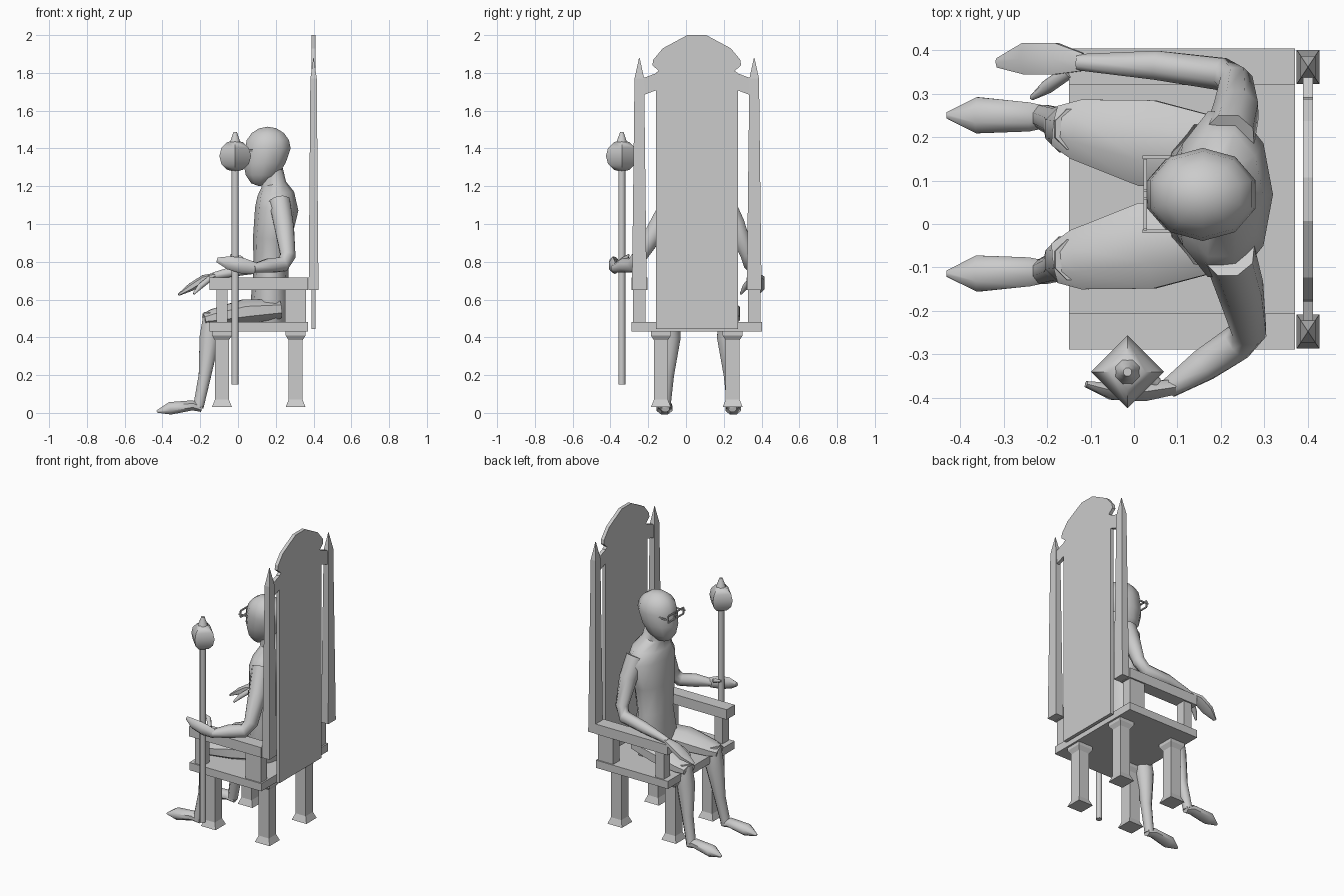
import bpy, bmesh, math
from mathutils import Vector, Matrix

if "Cube" in bpy.data.objects:
    bpy.data.objects.remove(bpy.data.objects["Cube"])

grey = bpy.data.materials.new("plain grey")
grey.use_nodes = True
tone = (.6, .6, .6, 1)
grey.diffuse_color = tone
grey.node_tree.nodes["Principled BSDF"].inputs["Base Color"].default_value = tone

CHAIR_Y = .057      # middle of the chair
BODY_Y = .068       # middle of the sitter
SIDES = ((1, "left"), (-1, "right"))


def finish(name, bm, smooth=False):
    bmesh.ops.recalc_face_normals(bm, faces=bm.faces)
    mesh = bpy.data.meshes.new(name)
    bm.to_mesh(mesh)
    bm.free()
    mesh.materials.append(grey)
    obj = bpy.data.objects.new(name, mesh)
    bpy.context.collection.objects.link(obj)
    if smooth:
        bpy.ops.object.select_all(action='DESELECT')
        obj.select_set(True)
        bpy.context.view_layer.objects.active = obj
        bpy.ops.object.shade_smooth_by_angle(angle=math.radians(50))


def skin_rings(name, rings, smooth=False):
    """Bridge a series of point rings and close both ends."""
    bm = bmesh.new()
    loops = [[bm.verts.new(point) for point in ring] for ring in rings]
    for low, high in zip(loops, loops[1:]):
        for i in range(len(low)):
            bm.faces.new((low[i - 1], low[i], high[i], high[i - 1]))
    bm.faces.new(loops[0])
    bm.faces.new(loops[-1])
    finish(name, bm, smooth)


def limb(name, stations, flat=1, extra=0, sides=8):
    """Tube through (x, y, z, radius) stations; its depth is radius * flat + extra."""
    centres = [Vector(station[:3]) for station in stations]
    rings = []
    for i, centre in enumerate(centres):
        radius = stations[i][3]
        along = (centres[min(i + 1, len(centres) - 1)] - centres[max(i - 1, 0)]).normalized()
        across = Vector((0, 1, 0))
        across = (across - along * along.dot(across)).normalized() * radius
        depth = along.cross(across).normalized() * (radius * flat + extra)
        angles = [math.tau * (k + .5) / sides for k in range(sides)]
        rings.append([centre + across * math.cos(a) + depth * math.sin(a) for a in angles])
    skin_rings(name, rings, smooth=True)


def post(name, x, y, layers, stretch=1):
    """Square post from (z, half width) layers, stretched along y."""
    corners = ((-1, -1), (1, -1), (1, 1), (-1, 1))
    skin_rings(name, [[(x + i * half, y + j * half * stretch, z) for i, j in corners]
                      for z, half in layers])


def box(name, centre, size):
    bm = bmesh.new()
    bmesh.ops.create_cube(bm, size=1)
    bmesh.ops.scale(bm, vec=size, verts=bm.verts)
    bmesh.ops.translate(bm, vec=centre, verts=bm.verts)
    finish(name, bm)


def plate(name, outline, x=.4, thick=.022):
    """Upright slab from a (y, z) outline."""
    skin_rings(name, [[(x + shift, CHAIR_Y + y, z) for y, z in outline]
                      for shift in (-thick / 2, thick / 2)])


# Seat and tall back panel with its crest
box("seat", (.11, CHAIR_Y, .455), (.52, .69, .05))
half = [(.217, .445), (.217, 1.8), (.2, 1.81), (.235, 1.84), (.23, 1.87), (.18, 1.93), (.05, 2)]
plate("back_panel", half + [(-y, z) for y, z in reversed(half)])

# Legs, armrests, supports, posts and brackets, once per side
WIDE, SLIM = .053, .037
for side, label in SIDES:
    arm_y = CHAIR_Y + side * .304
    for place, x, depth in (("front", -.085, .06), ("back", .305, .11)):
        post(f"{place}_leg_{label}", x, CHAIR_Y + side * .19,
             [(.03, WIDE), (.07, SLIM), (.385, SLIM), (.41, WIDE), (.43, WIDE)])
        box(f"{place}_arm_support_{label}", (x, arm_y, .565), (depth, .065, .18))
    box(f"armrest_{label}", (.11, arm_y, .683), (.52, .084, .065))
    post(f"back_post_{label}", .4, arm_y, [(.65, .026), (1.77, .017), (1.88, .001)], stretch=1.5)
    bracket = [(.21, 1.71), (.21, 1.8), (.29, 1.77), (.29, 1.68)]
    plate(f"bracket_{label}", [(side * y, z) for y, z in bracket])

# Staff with a faceted head and finial
STAFF_X, STAFF_Y = -.015, -.34
limb("staff", [(STAFF_X, STAFF_Y, z, .02) for z in (.15, 1.3)])
bm = bmesh.new()
bmesh.ops.create_uvsphere(bm, u_segments=4, v_segments=6, radius=.084,
                          matrix=Matrix.Translation((STAFF_X, STAFF_Y, 1.36)))
finish("staff_head", bm, smooth=True)
limb("staff_finial", [(STAFF_X, STAFF_Y, z, r) for z, r in ((1.42, .035), (1.46, .02), (1.487, .01))])

# Torso and neck
limb("torso", [(x, BODY_Y, z, r) for x, z, r in (
    (.17, .48, .14), (.17, .58, .17), (.175, .75, .135), (.18, .92, .16),
    (.205, 1.08, .2), (.2, 1.16, .15), (.19, 1.21, .06), (.165, 1.32, .055))],
    flat=.35, extra=.045, sides=10)

# Head: a ball drawn down and forward into the jaw
bm = bmesh.new()
bmesh.ops.create_uvsphere(bm, u_segments=10, v_segments=8, radius=1)
for vert in bm.verts:
    drop = max(0, -vert.co.z)
    reach = .2 if drop else .115
    vert.co = Vector((.158 + .127 * vert.co.x - .045 * drop,
                      BODY_Y + .107 * vert.co.y, 1.4 + reach * vert.co.z))
finish("head", bm, smooth=True)

# Spectacles
FACE_X, EYE_Z, BAR = .026, 1.39, .008
for side, label in SIDES:
    eye_y = BODY_Y + side * .045
    for end in (-1, 1):
        box(f"lens_rim_{label}", (FACE_X, eye_y, EYE_Z + end * .02), (BAR, .07, BAR))
        box(f"lens_edge_{label}", (FACE_X, eye_y + end * .034, EYE_Z), (BAR, BAR, .04))
    box(f"temple_{label}", (.09, BODY_Y + side * .085, EYE_Z), (.14, BAR, BAR))
box("spectacle_bridge", (FACE_X, BODY_Y, EYE_Z), (BAR, .03, BAR))

# Legs and feet
for side, label in SIDES:
    def sided(stations):
        return [(x, BODY_Y + side * y, z, r) for x, y, z, r in stations]
    limb(f"thigh_{label}", sided([(.22, .09, .55, .085), (.03, .118, .535, .108),
                                  (-.13, .15, .505, .075), (-.18, .158, .495, .05)]), flat=.65)
    limb(f"shin_{label}", sided([(-.135, .15, .53, .05), (-.15, .15, .4, .058),
                                 (-.175, .165, .2, .036), (-.21, .178, .03, .03)]))
    limb(f"foot_{label}", sided([(-.19, .178, .022, .024), (-.24, .178, .04, .036)]
                                + [(-.36, .182, .024, .045), (-.43, .182, .007, .008)]), flat=.8)

# Left arm resting on the armrest
limb("left_arm", [(.22, .2, 1.12, .06), (.235, .26, 1, .055), (.235, .325, .84, .04),
                  (.2, .345, .785, .04), (.05, .365, .765, .036), (-.13, .372, .725, .02)])
limb("left_hand", [(-.12, .372, .73, .024), (-.18, .38, .71, .042),
                   (-.25, .38, .665, .042), (-.315, .37, .625, .012)], flat=.5, sides=6)
limb("left_thumb", [(-.15, .35, .71, .016), (-.2, .315, .67, .016), (-.235, .29, .63, .006)])

# Right arm gripping the staff
limb("right_arm", [(.22, -.07, 1.12, .06), (.245, -.15, .98, .055), (.265, -.245, .83, .042),
                   (.235, -.275, .785, .042), (.16, -.325, .78, .04), (.08, -.378, .765, .024)])
limb("right_hand", [(.09, -.375, .765, .02), (.02, -.385, .78, .026),
                    (-.05, -.385, .795, .022), (-.11, -.368, .81, .008)], flat=1.6, sides=6)
limb("right_thumb", [(.05, -.365, .79, .014), (.01, -.315, .82, .014), (-.04, -.305, .835, .006)])
